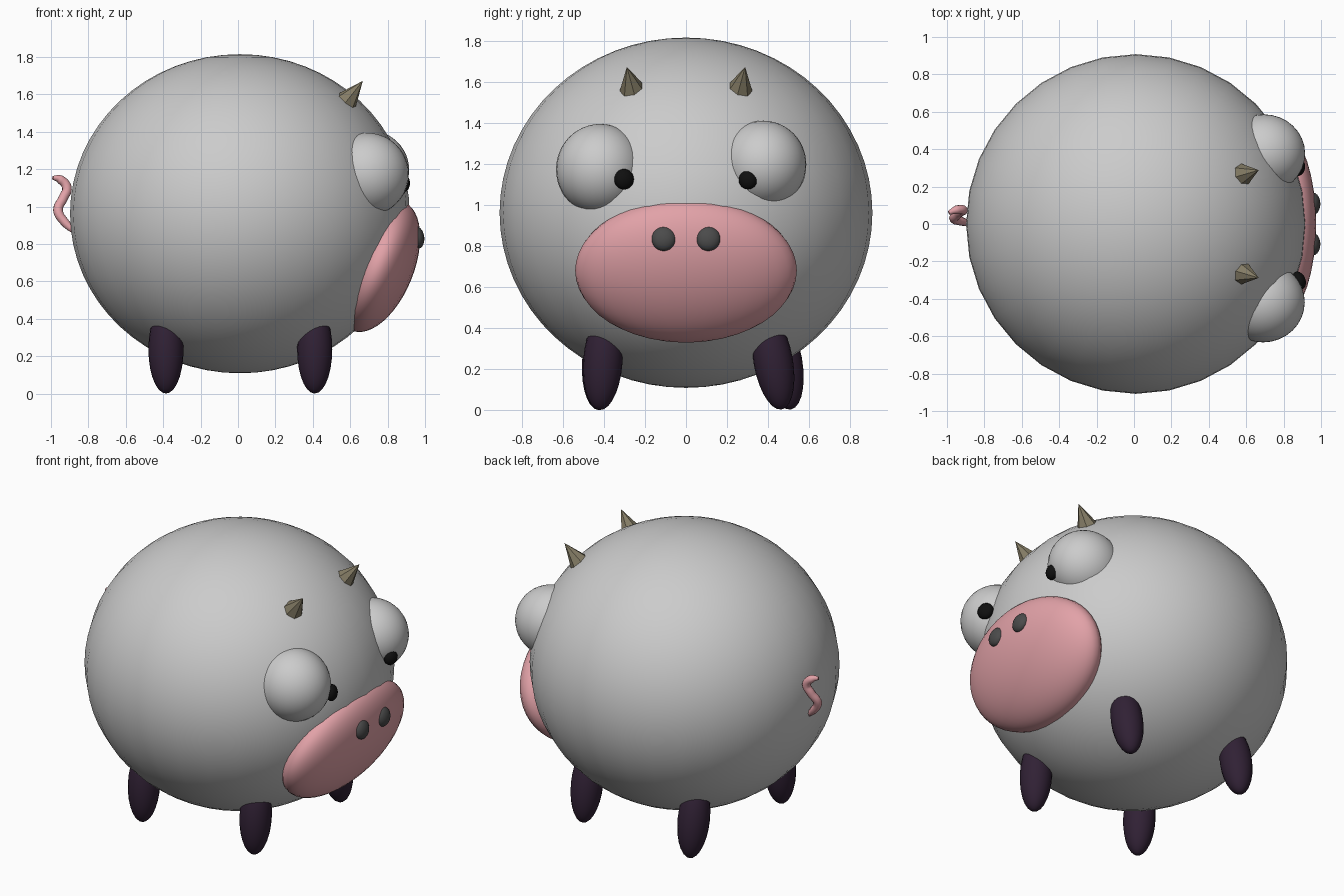
import bpy, math
from mathutils import Vector

if "Cube" in bpy.data.objects:
    bpy.data.objects.remove(bpy.data.objects["Cube"])


def material(name, rgb):
    m = bpy.data.materials.new(name)
    m.diffuse_color = (*rgb, 1)
    m.use_nodes = True
    m.node_tree.nodes["Principled BSDF"].inputs["Base Color"].default_value = m.diffuse_color
    return m


PINK = material("pink", (0.76, 0.36, 0.39))
DARK = material("dark_purple", (0.03, 0.015, 0.035))
BLACK = material("black", (0.005, 0.005, 0.005))
CHARCOAL = material("charcoal", (0.07, 0.07, 0.07))
HORN = material("horn", (0.23, 0.2, 0.13))


def finish(ob, name, mat):
    ob.name = name
    if mat:
        ob.data.materials.append(mat)
    return ob


def ellipsoid(name, loc, radii, mat=None, rot=(0, 0, 0), seg=32, rings=16):
    bpy.ops.mesh.primitive_uv_sphere_add(segments=seg, ring_count=rings, radius=1,
                                         location=loc, rotation=rot)
    ob = bpy.context.object
    ob.scale = radii
    bpy.ops.object.shade_smooth()
    return finish(ob, name, mat)


# Round body
ellipsoid("body", (0.01, 0, 0.962), (0.908, 0.908, 0.853), rings=32)

# Snout, tilted downward, with nostrils
tilt = math.radians(22)
ellipsoid("snout", (0.75, 0, 0.68), (0.19, 0.54, 0.37), PINK, (0, tilt, 0), rings=24)
for side in (-1, 1):
    ellipsoid("nostril", (0.958, side * 0.108, 0.835), (0.038, 0.06, 0.06), CHARCOAL,
              (0, -0.15, 0), 20, 12)

# Slightly uneven bulging eyes and their pupils
ellipsoid("right_eye", (0.69, -0.418, 1.173), (0.223, 0.215, 0.221), rings=24)
ellipsoid("left_eye", (0.695, 0.376, 1.197), (0.22, 0.21, 0.213), rings=24)
ellipsoid("right_pupil", (0.882, -0.302, 1.125), (0.035, 0.05, 0.05), BLACK, (0, 0, 0.4), 20, 12)
ellipsoid("left_pupil", (0.88, 0.302, 1.122), (0.035, 0.046, 0.046), BLACK, (0, 0, -0.2), 20, 12)

# Faceted horns
for side in (-1, 1):
    base = Vector((0.565, side * 0.258, 1.545))
    tip = Vector((0.667, side * 0.288, 1.672))
    axis = tip - base
    bpy.ops.mesh.primitive_cone_add(vertices=7, radius1=0.072, radius2=0, depth=axis.length,
                                    location=(base + tip) / 2,
                                    rotation=axis.to_track_quat('Z', 'Y').to_euler())
    finish(bpy.context.object, "horn", HORN)

# Stubby legs splayed a little outward
for name, x, y, splay in (("front_right_leg", 0.41, -0.405, -4),
                          ("front_left_leg", 0.41, 0.425, 10),
                          ("back_right_leg", -0.385, -0.41, -4),
                          ("back_left_leg", -0.385, 0.47, 10)):
    ellipsoid(name, (x, y, 0.238), (0.094, 0.096, 0.238), DARK,
              (math.radians(splay), 0, 0), 20, 14)

# Curly tapered tail
path = [(-0.87, 0.0, 0.865), (-0.925, 0.015, 0.915), (-0.962, 0.03, 0.98), (-0.935, 0.06, 1.045),
        (-0.915, 0.075, 1.1), (-0.95, 0.075, 1.145), (-0.99, 0.06, 1.155)]
curve = bpy.data.curves.new("tail", 'CURVE')
curve.dimensions = '3D'
curve.bevel_depth = 0.026
curve.bevel_resolution = 3
curve.use_fill_caps = True
spline = curve.splines.new('BEZIER')
spline.resolution_u = 8
spline.bezier_points.add(len(path) - 1)
for p, co, r in zip(spline.bezier_points, path, (0.6, 0.9, 1, 1, 1, 0.9, 0.4)):
    p.co = co
    p.radius = r
    p.handle_left_type = p.handle_right_type = 'AUTO'
tail = bpy.data.objects.new("tail", curve)
bpy.context.collection.objects.link(tail)
finish(tail, "tail", PINK)
